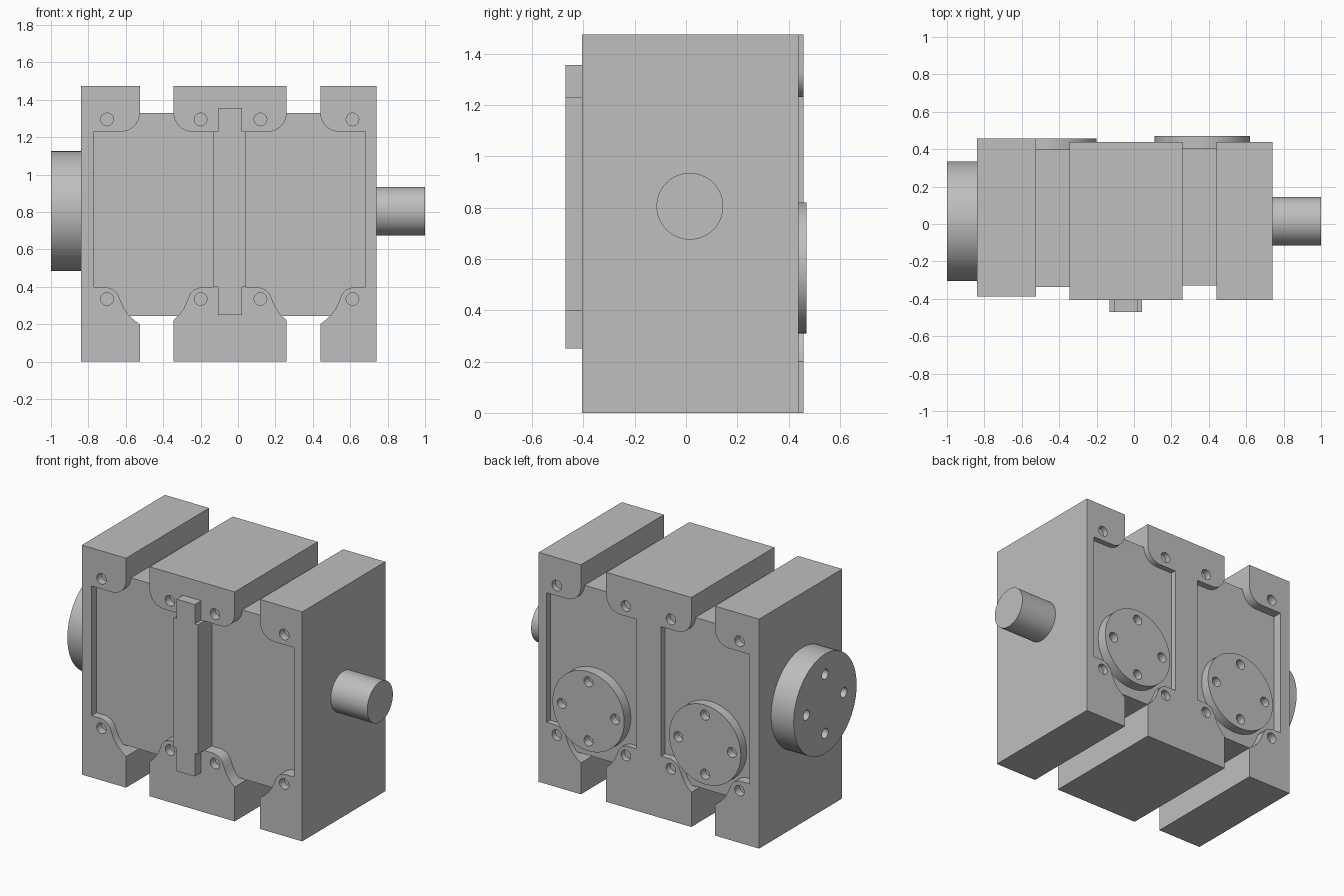
import bpy, bmesh, math
from mathutils import Vector, Matrix

cube = bpy.data.objects.get("Cube")
if cube:
    bpy.data.objects.remove(cube, do_unlink=True)

grey = bpy.data.materials.new("machined_grey")
grey.use_nodes = True
COLOUR = (0.52, 0.52, 0.52, 1)
grey.diffuse_color = COLOUR
grey.node_tree.nodes["Principled BSDF"].inputs["Base Color"].default_value = COLOUR

HEIGHT = 1.475
AXIS_Y, AXIS_Z = 0.015, 0.805


def finish(name, bm, smooth=True):
    bmesh.ops.recalc_face_normals(bm, faces=bm.faces)
    mesh = bpy.data.meshes.new(name)
    bm.to_mesh(mesh)
    bm.free()
    mesh.materials.append(grey)
    obj = bpy.data.objects.new(name, mesh)
    bpy.context.collection.objects.link(obj)
    if smooth:
        shade(obj)
    return obj


def shade(obj):
    bpy.ops.object.select_all(action='DESELECT')
    obj.select_set(True)
    bpy.context.view_layer.objects.active = obj
    bpy.ops.object.shade_smooth_by_angle(angle=math.radians(30))


def prism(name, outline, y0, y1):
    """Extrude an x-z outline from y0 to y1."""
    bm = bmesh.new()
    face = bm.faces.new([bm.verts.new((x, y0, z)) for x, z in outline])
    new = bmesh.ops.extrude_face_region(bm, geom=[face])["geom"]
    verts = [v for v in new if isinstance(v, bmesh.types.BMVert)]
    bmesh.ops.translate(bm, verts=verts, vec=(0, y1 - y0, 0))
    return finish(name, bm)


def box(name, x0, x1, y0, y1, z0, z1):
    return prism(name, [(x0, z0), (x1, z0), (x1, z1), (x0, z1)], y0, y1)


def add_rod(bm, start, end, radius, segments):
    a, b = Vector(start), Vector(end)
    turn = (b - a).to_track_quat('Z', 'Y').to_matrix().to_4x4()
    bmesh.ops.create_cone(bm, cap_ends=True, segments=segments, radius1=radius, radius2=radius,
                          depth=(b - a).length, matrix=Matrix.Translation((a + b) / 2) @ turn)


def rod(name, start, end, radius):
    bm = bmesh.new()
    add_rod(bm, start, end, radius, 64)
    return finish(name, bm)


def drill(obj, holes, radius):
    """Cut round holes, each given by its two end points."""
    bm = bmesh.new()
    for start, end in holes:
        add_rod(bm, start, end, radius, 24)
    cutter = finish("hole_cutter", bm, smooth=False)
    cutter.hide_render = True
    mod = obj.modifiers.new("holes", 'BOOLEAN')
    mod.operation, mod.solver, mod.object = 'DIFFERENCE', 'EXACT', cutter
    bpy.ops.object.select_all(action='DESELECT')
    obj.select_set(True)
    bpy.context.view_layer.objects.active = obj
    bpy.ops.object.modifier_apply(modifier=mod.name)
    bpy.data.objects.remove(cutter, do_unlink=True)
    shade(obj)


# Shoulder of the pocket: offset from the pocket centre, and height
SHOULDER = [(0.105, 0.222), (0.135, 0.25), (0.16, 0.285), (0.178, 0.325),
            (0.192, 0.36), (0.215, 0.385), (0.25, 0.398), (0.32, 0.398)]


def pocket_side(centre, side, edge):
    """Bottom-to-top outline of one side of a pocket, with rounded upper tab."""
    d = abs(edge - centre)
    pts = [(edge, 0), (edge, 0.2 + (d - 0.075) * 0.75)]
    pts += [(centre + side * o, z) for o, z in SHOULDER if o > d + 0.004]
    pts.append((centre + side * 0.32, 1.23))
    for i in range(9):
        a = math.radians(90 * i / 8)
        pts.append((edge + side * 0.1 * (1 - math.sin(a)), 1.33 - 0.1 * math.cos(a)))
    return pts + [(edge, HEIGHT)]


# Three upright housing blocks
LEFT_C, RIGHT_C = -0.45, 0.363
blocks = [
    ("right_end_block", [(-0.84, HEIGHT), (-0.84, 0)] + pocket_side(LEFT_C, -1, -0.525),
     -0.387, 0.457, [-0.70]),
    ("middle_block", pocket_side(RIGHT_C, -1, 0.26) + pocket_side(LEFT_C, 1, -0.345)[::-1],
     -0.405, 0.439, [-0.20, 0.12]),
    ("left_end_block", [(0.74, HEIGHT), (0.74, 0)] + pocket_side(RIGHT_C, 1, 0.44),
     -0.405, 0.439, [0.612]),
]
for name, outline, y0, y1, hole_xs in blocks:
    block = prism(name, outline, y0, y1)
    holes = []
    for x in hole_xs:
        for z in (0.335, 1.295):
            holes.append(((x, y0 - 0.05, z), (x, y0 + 0.05, z)))
            holes.append(((x, y1 - 0.05, z), (x, y1 + 0.05, z)))
    drill(block, holes, 0.034)

# Recessed cores between the blocks
box("right_core", -0.80, -0.05, -0.338, 0.397, 0.245, 1.33)
box("left_core", -0.05, 0.71, -0.328, 0.403, 0.245, 1.33)

# Front bar, wider across the pockets
prism("front_bar", [(-0.108, 0.25), (0.022, 0.25), (0.022, 0.398), (0.043, 0.398),
                    (0.043, 1.23), (0.022, 1.23), (0.022, 1.355), (-0.108, 1.355),
                    (-0.108, 1.23), (-0.13, 1.23), (-0.13, 0.398), (-0.108, 0.398)],
      -0.47, -0.32)

# Drilled round covers on the back
CROSS = [(0.19, 0), (0, 0.19), (-0.19, 0), (0, -0.19)]
for name, x, y0, y1 in (("right_back_cover", -0.455, 0.37, 0.457),
                        ("left_back_cover", 0.365, 0.37, 0.47)):
    cover = rod(name, (x, y0, 0.565), (x, y1, 0.565), 0.255)
    drill(cover, [((x + u, y1 - 0.05, 0.565 + v), (x + u, y1 + 0.05, 0.565 + v))
                  for u, v in CROSS], 0.032)

# Drive flange and output shaft
flange = rod("drive_flange", (-1, AXIS_Y, AXIS_Z), (-0.82, AXIS_Y, AXIS_Z), 0.32)
drill(flange, [((-1.05, AXIS_Y + u, AXIS_Z + v), (-0.94, AXIS_Y + u, AXIS_Z + v))
               for u, v in CROSS], 0.032)
rod("output_shaft", (0.72, AXIS_Y, AXIS_Z), (1, AXIS_Y, AXIS_Z), 0.13)
